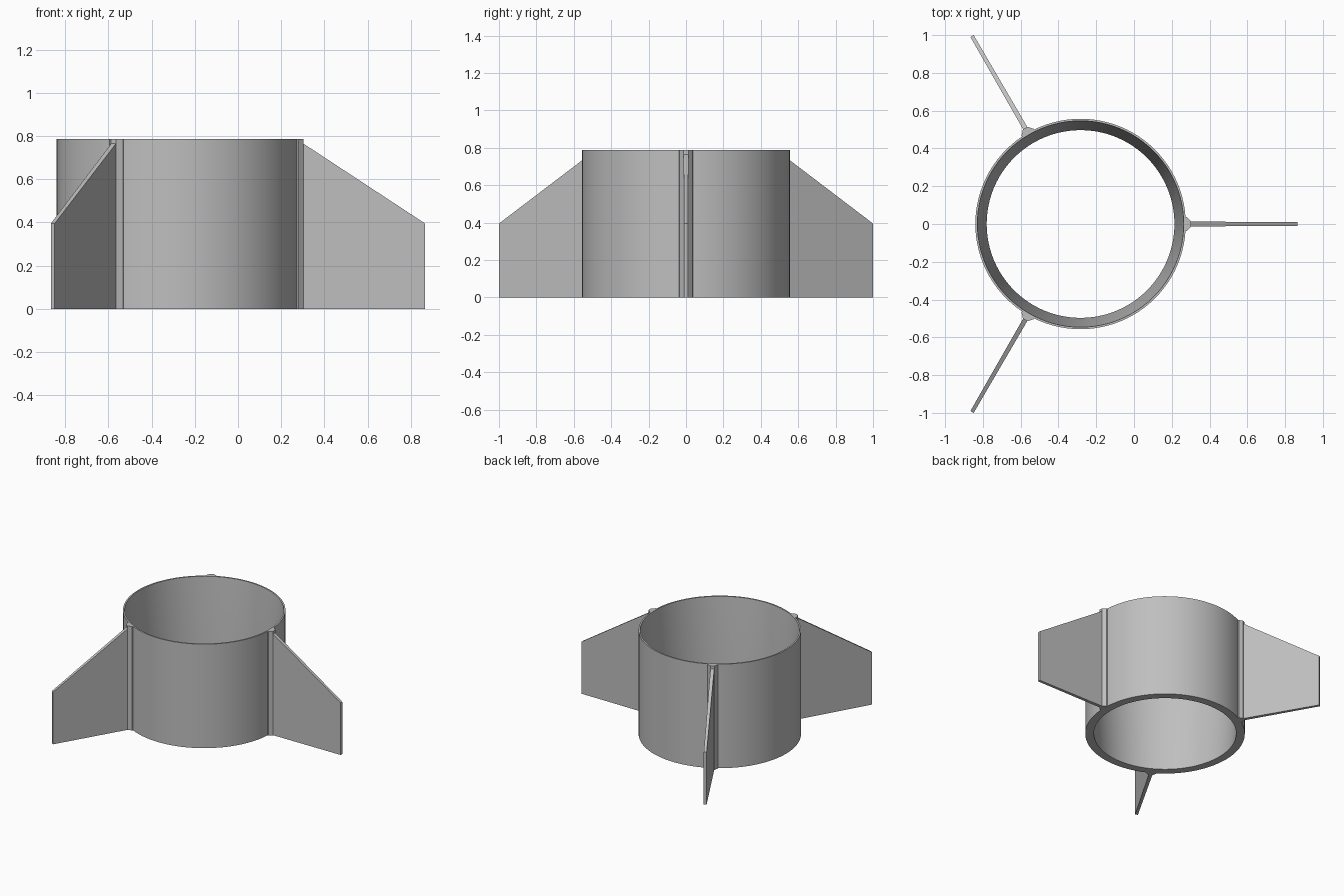
import bpy, bmesh, math
from mathutils import Matrix

cube = bpy.data.objects.get("Cube")
if cube:
    bpy.data.objects.remove(cube, do_unlink=True)

CENTRE_X = -0.283
HEIGHT = 0.787
OUTER = 0.557
TIP = 1.149

grey = bpy.data.materials.new("plain grey")
grey.use_nodes = True
colour = (0.52, 0.52, 0.52, 1)
grey.diffuse_color = colour
grey.node_tree.nodes["Principled BSDF"].inputs["Base Color"].default_value = colour


def finish(bm, name, angle=0.0):
    """Turn a bmesh into an object placed around the ring's axis."""
    bmesh.ops.recalc_face_normals(bm, faces=bm.faces)
    mesh = bpy.data.meshes.new(name)
    bm.to_mesh(mesh)
    bm.free()
    mesh.materials.append(grey)
    obj = bpy.data.objects.new(name, mesh)
    bpy.context.collection.objects.link(obj)
    obj.matrix_world = Matrix.Translation((CENTRE_X, 0, 0)) @ Matrix.Rotation(angle, 4, "Z")
    return obj


def loft(bottom, top):
    """Join two matching outlines into a closed solid."""
    bm = bmesh.new()
    a = [bm.verts.new(p) for p in bottom]
    b = [bm.verts.new(p) for p in top]
    bm.faces.new(a)
    bm.faces.new(b)
    n = len(a)
    for i in range(n):
        j = (i + 1) % n
        bm.faces.new((a[i], a[j], b[j], b[i]))
    return bm


# Tapered sleeve: short straight lip at the bottom, bore widening upwards
profile = [(0.497, 0), (OUTER, 0), (OUTER, HEIGHT), (0.546, HEIGHT), (0.497, 0.025)]
SEGMENTS = 96
bm = bmesh.new()
rings = []
for s in range(SEGMENTS):
    t = math.tau * s / SEGMENTS
    rings.append([bm.verts.new((r * math.cos(t), r * math.sin(t), z)) for r, z in profile])
for s in range(SEGMENTS):
    a, b = rings[s], rings[(s + 1) % SEGMENTS]
    for i in range(len(profile)):
        j = (i + 1) % len(profile)
        bm.faces.new((a[i], b[i], b[j], a[j]))
sleeve = finish(bm, "sleeve")
bpy.context.view_layer.objects.active = sleeve
sleeve.select_set(True)
bpy.ops.object.shade_smooth_by_angle(angle=math.radians(30))
sleeve.select_set(False)

# Three fins, each with a wedge-shaped root joining it to the sleeve
for k, side in enumerate(("left", "back_right", "front_right")):
    angle = k * math.tau / 3

    root, tip = 0.013, 0.01
    outline = [(0.552, 0, root), (TIP, 0, tip), (TIP, 0.395, tip), (0.552, HEIGHT, root)]
    finish(loft([(r, -h, z) for r, z, h in outline],
                [(r, h, z) for r, z, h in outline]), side + "_fin", angle)

    wedge = [(0.55, -0.037), (0.562, -0.036), (0.586, -0.014),
             (0.586, 0.014), (0.562, 0.036), (0.55, 0.037)]
    finish(loft([(x, y, 0) for x, y in wedge],
                [(x, y, HEIGHT) for x, y in wedge]), side + "_fin_root", angle)
